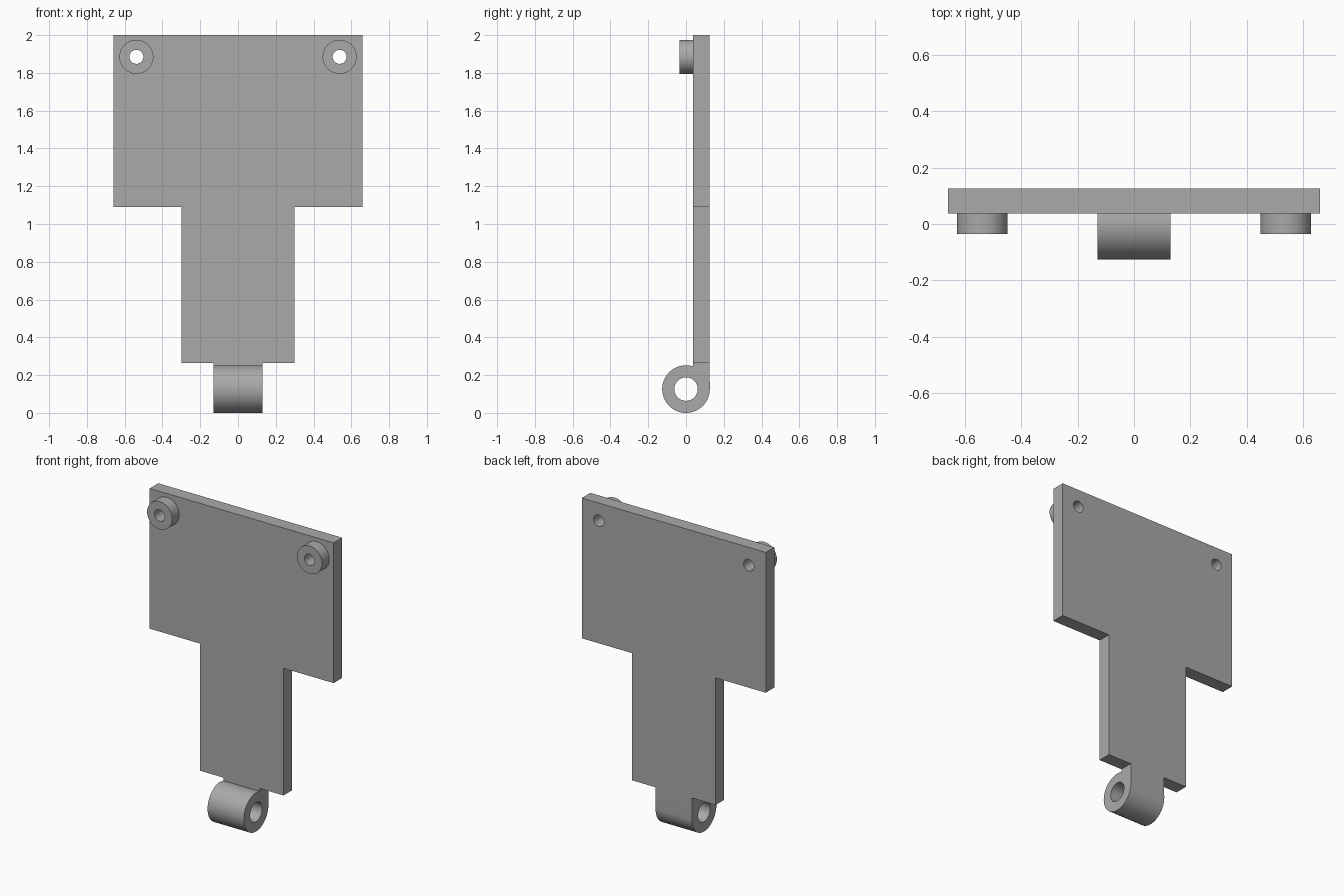
import bpy, bmesh, math
from mathutils import Matrix

cube = bpy.data.objects.get("Cube")
if cube:
    bpy.data.objects.remove(cube, do_unlink=True)

grey = bpy.data.materials.new("plain grey")
grey.use_nodes = True
colour = (0.4, 0.4, 0.4, 1)
grey.diffuse_color = colour
grey.node_tree.nodes["Principled BSDF"].inputs["Base Color"].default_value = colour

FRONT, BACK = 0.038, 0.125       # plate faces in y
PIN_Z, KNUCKLE_R = 0.126, 0.126
BOSS_X, BOSS_Z = 0.538, 1.885


def prism(name, points, depth):
    """Extrude a closed profile along the vector depth."""
    bm = bmesh.new()
    face = bm.faces.new([bm.verts.new(p) for p in points])
    side = bmesh.ops.extrude_face_region(bm, geom=[face])["geom"]
    moved = [g for g in side if isinstance(g, bmesh.types.BMVert)]
    bmesh.ops.translate(bm, verts=moved, vec=depth)
    bmesh.ops.recalc_face_normals(bm, faces=bm.faces)
    mesh = bpy.data.meshes.new(name)
    bm.to_mesh(mesh)
    bm.free()
    mesh.materials.append(grey)
    ob = bpy.data.objects.new(name, mesh)
    bpy.context.collection.objects.link(ob)
    return ob


def rod(name, centre, radius, length, axis, sides=64):
    """Cylinder centred on a point, running along X or Y."""
    x, y, z = centre
    ring = [(radius * math.cos(a), radius * math.sin(a))
            for a in (2 * math.pi * i / sides for i in range(sides))]
    if axis == "X":
        return prism(name, [(x - length / 2, y + u, z + v) for u, v in ring], (length, 0, 0))
    return prism(name, [(x + u, y - length / 2, z + v) for u, v in ring], (0, length, 0))


def bore(ob, cutter):
    """Cut one hole and discard the cutter."""
    cutter.hide_render = True
    mod = ob.modifiers.new("bore", "BOOLEAN")
    mod.operation, mod.solver, mod.object = "DIFFERENCE", "EXACT", cutter
    result = ob.evaluated_get(bpy.context.evaluated_depsgraph_get())
    mesh = bpy.data.meshes.new_from_object(result)
    ob.modifiers.clear()
    ob.data = mesh
    bpy.data.objects.remove(cutter, do_unlink=True)


# T-shaped plate
half = [(0.30, 0.265), (0.30, 1.09), (0.66, 1.09), (0.66, 2.0)]
outline = half + [(-x, z) for x, z in reversed(half)]
plate = prism("plate", [(x, FRONT, z) for x, z in outline], (0, BACK - FRONT, 0))

# Hollow bosses, with their holes carried through the plate
parts = [plate]
for side, s in (("left", 1), ("right", -1)):
    depth = 0.073
    boss = rod(side + "_boss", (s * BOSS_X, FRONT - depth / 2, BOSS_Z), 0.09, depth, "Y")
    for ob in (plate, boss):
        bore(ob, rod("hole_cutter", (s * BOSS_X, 0, BOSS_Z), 0.037, 0.6, "Y"))
    parts.append(boss)

# Hinge knuckle: round barrel with a flat tab up to the plate
start = math.acos(FRONT / KNUCKLE_R)
steps = 64
arc = [start + (2 * math.pi - start) * i / steps for i in range(steps + 1)]
profile = [(KNUCKLE_R * math.cos(a), PIN_Z + KNUCKLE_R * math.sin(a)) for a in arc]
profile += [(BACK, 0.265), (FRONT, 0.265)]
knuckle = prism("hinge_knuckle", [(-0.13, y, z) for y, z in profile], (0.26, 0, 0))
bore(knuckle, rod("pin_cutter", (0, 0, PIN_Z), 0.062, 0.6, "X"))
parts.append(knuckle)

# Smooth barrels, sharp rims
bpy.ops.object.select_all(action="DESELECT")
for ob in parts:
    ob.select_set(True)
bpy.context.view_layer.objects.active = plate
bpy.ops.object.shade_smooth_by_angle(angle=math.radians(30))
